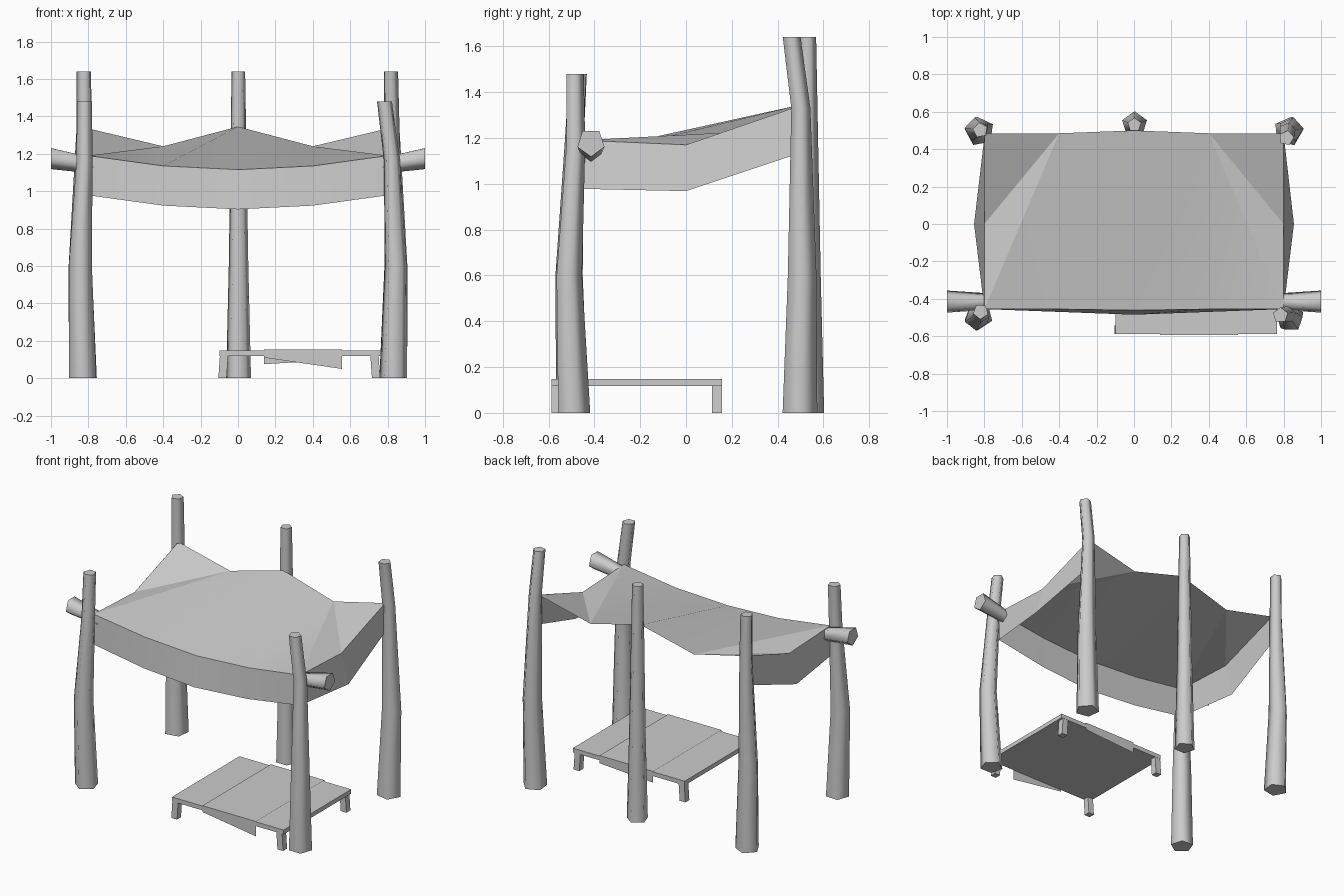
import bpy, bmesh, math
from math import cos, sin, pi

old = bpy.data.objects.get("Cube")
if old:
    bpy.data.objects.remove(old, do_unlink=True)

GREY = (0.6, 0.6, 0.6, 1.0)
grey = bpy.data.materials.new("plain_grey")
grey.use_nodes = True
grey.diffuse_color = GREY
grey.node_tree.nodes["Principled BSDF"].inputs["Base Color"].default_value = GREY


def build(name, verts, faces, smooth=None, closed=True):
    bm = bmesh.new()
    vs = [bm.verts.new(v) for v in verts]
    for f in faces:
        bm.faces.new([vs[i] for i in f])
    if closed:
        bmesh.ops.recalc_face_normals(bm, faces=bm.faces[:])
    mesh = bpy.data.meshes.new(name)
    bm.to_mesh(mesh)
    bm.free()
    mesh.materials.append(grey)
    ob = bpy.data.objects.new(name, mesh)
    bpy.context.collection.objects.link(ob)
    if smooth:
        bpy.ops.object.select_all(action='DESELECT')
        ob.select_set(True)
        bpy.context.view_layer.objects.active = ob
        bpy.ops.object.shade_smooth_by_angle(angle=math.radians(smooth))
    return ob


def tube(name, sections, turn=0.0, axis='z', sides=5, smooth=75):
    """Closed tube through (x, y, z, radius) sections, rings square to the axis."""
    verts, faces = [], []
    for x, y, z, r in sections:
        for k in range(sides):
            a = turn + 2 * pi * k / sides
            if axis == 'z':
                verts.append((x + r * cos(a), y + r * sin(a), z))
            else:
                verts.append((x, y + r * cos(a), z + r * sin(a)))
    last = (len(sections) - 1) * sides
    for s in range(0, last, sides):
        for k in range(sides):
            n = (k + 1) % sides
            faces.append((s + k, s + n, s + sides + n, s + sides + k))
    faces += [tuple(range(sides)), tuple(range(last, last + sides))]
    return build(name, verts, faces, smooth)


# Crooked five-sided posts
tube("front_left_post", [(.83, -.495, 0, .077), (.843, -.515, .6, .061),
                         (.822, -.485, 1.17, .045), (.783, -.488, 1.48, .042)], 0.3)
tube("front_right_post", [(-.83, -.49, 0, .077), (-.842, -.505, .6, .065),
                          (-.82, -.485, 1.17, .045), (-.82, -.468, 1.48, .042)], 0.9)
tube("back_left_post", [(.825, .495, 0, .08), (.84, .505, .6, .066),
                        (.82, .5, 1.33, .044), (.815, .46, 1.64, .041)], 0.1)
tube("back_right_post", [(-.825, .495, 0, .08), (-.84, .505, .6, .066),
                         (-.82, .505, 1.33, .044), (-.822, .502, 1.64, .041)], 0.5)
tube("back_middle_post", [(.003, .533, 0, .07), (.003, .533, .6, .055),
                          (.002, .53, 1.64, .038)], pi / 2)

# Beam stubs sticking out beside the front posts
for side, label in ((1, "left"), (-1, "right")):
    tube(label + "_beam_stub", [(side * .77, -.415, 1.14, .046),
                                (side * 1.0, -.415, 1.18, .062)], 0.95, 'x')

# Canopy: sagging sheet with a valance on the front and both sides
XS = (-.8, -.4, 0, .4, .8)
front = [(x, -.455 - .006 * (x == 0), z) for x, z in zip(XS, (1.19, 1.135, 1.115, 1.135, 1.19))]
back = [(x, y, z) for x, y, z in zip(XS, (.485, .485, .5, .485, .485), (1.335, 1.24, 1.345, 1.24, 1.335))]
hem = [(x, -.455 - .03 * (1 - abs(x) / .8), f[2] - .212) for x, f in zip(XS, front)]
verts = front + back + [(-.8, 0, 1.17), (.8, 0, 1.17)]
sheet = [(0, 6, 10), (10, 6, 5), (0, 1, 6), (1, 2, 7, 6),
         (2, 3, 8, 7), (3, 4, 8), (4, 11, 8), (11, 9, 8)]
build("canopy_sheet", verts, sheet, 20, closed=False)

build("front_valance", front + hem,
      [(i + 5, i + 6, i + 1, i) for i in range(4)], 30, closed=False)
for s, label in ((1, "left"), (-1, "right")):
    top = [(s * .8, -.455, 1.19), (s * .8, 0, 1.17), (s * .8, .48, 1.335)]
    low = [(s * .8, -.455, .978), (s * .855, 0, .968), (s * .8, .465, 1.123)]
    quads = [(i + 3, i + 4, i + 1, i) for i in range(2)]
    if s < 0:
        quads = [q[::-1] for q in quads]
    build(label + "_valance", top + low, quads, closed=False)


def box(name, lo, hi, shift=(0, 0), pinch=1.0):
    """Box whose bottom can be moved and narrowed."""
    cx, cy = (lo[0] + hi[0]) / 2, (lo[1] + hi[1]) / 2
    verts = []
    for z in (lo[2], hi[2]):
        k, dx, dy = (pinch, *shift) if z == lo[2] else (1, 0, 0)
        for x, y in ((lo[0], lo[1]), (hi[0], lo[1]), (hi[0], hi[1]), (lo[0], hi[1])):
            verts.append((cx + (x - cx) * k + dx, cy + (y - cy) * k + dy, z))
    sides = [(i, (i + 1) % 4, (i + 1) % 4 + 4, i + 4) for i in range(4)]
    return build(name, verts, sides + [(3, 2, 1, 0), (4, 5, 6, 7)])


# Low platform with splayed legs
box("platform_top", (-.1, -.588, .118), (.765, .158, .148))
for x, sx, lx in ((-.075, -.008, "right"), (.73, .008, "left")):
    for y, ly in ((-.565, "front"), (.135, "back")):
        box(f"platform_{ly}_{lx}_leg", (x - .022, y - .022, 0), (x + .022, y + .022, .118), (sx, 0))

# Cloth runner over the platform, with slanted ends hanging down
A, B = .14, .555
runner = [(A, -.594, .11), (B, -.594, .05), (A, -.594, .154), (B, -.594, .154),
          (A, .163, .154), (B, .163, .154), (A, .163, .075), (B, .163, .1)]
build("cloth_runner", runner, [(i, i + 1, i + 3, i + 2) for i in (0, 2, 4)], closed=False)
